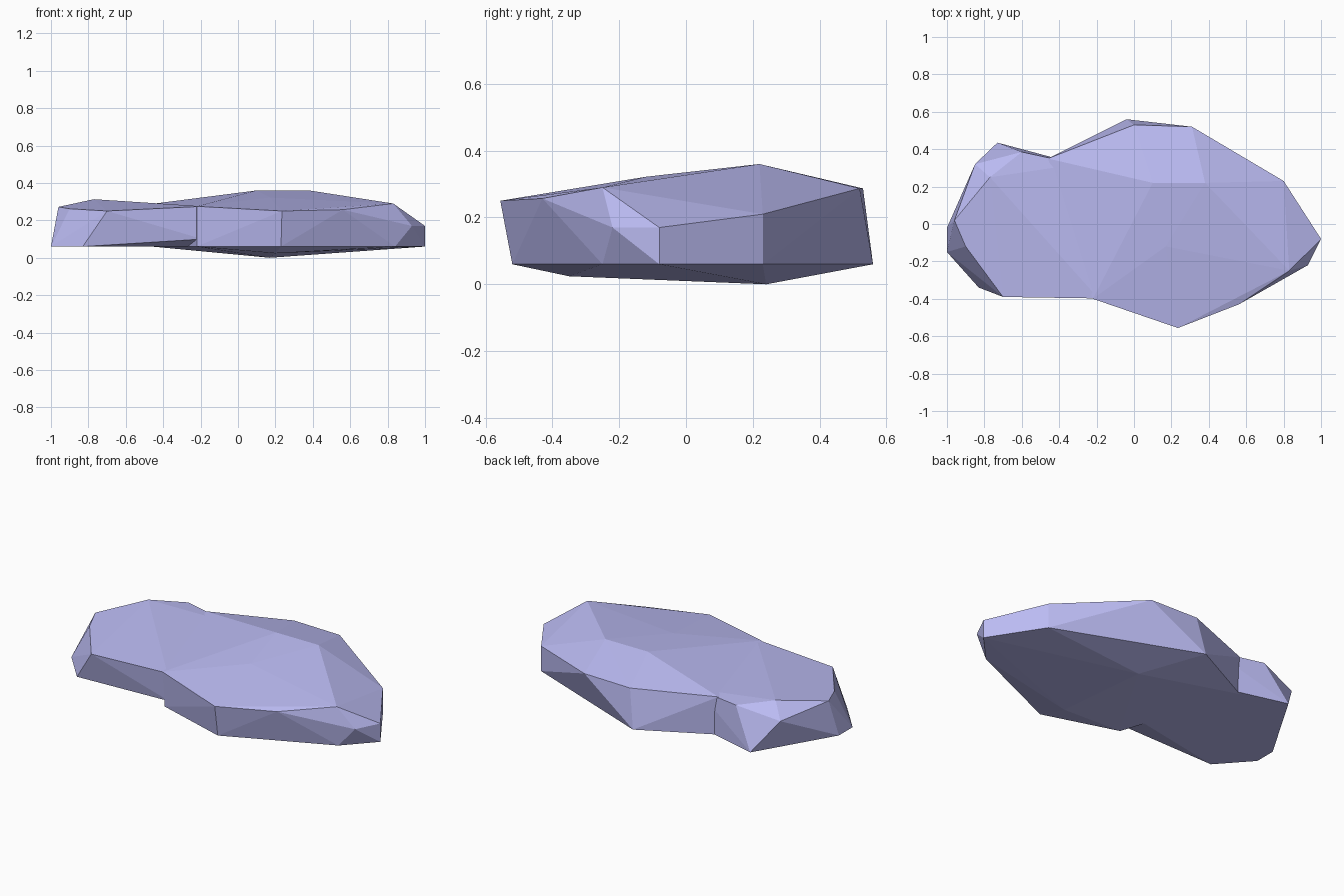
import bpy, bmesh

# Blue-violet stone colour
stone = bpy.data.materials.new("stone_blue")
stone.diffuse_color = (0.5, 0.5, 0.9, 1.0)


def rock(name, base_z, base, upper):
    """Faceted stone: convex hull of a flat base outline plus shaping points."""
    bm = bmesh.new()
    for x, y in base:
        bm.verts.new((x, y, base_z))
    for p in upper:
        bm.verts.new(p)
    bmesh.ops.convex_hull(bm, input=bm.verts[:])
    loose = [v for v in bm.verts if not v.link_faces]
    bmesh.ops.delete(bm, geom=loose, context='VERTS')
    bmesh.ops.recalc_face_normals(bm, faces=bm.faces[:])
    me = bpy.data.meshes.new(name)
    bm.to_mesh(me)
    bm.free()
    me.materials.append(stone)
    ob = bpy.data.objects.new(name, me)
    bpy.context.collection.objects.link(ob)
    return ob


# Large stone on the right
rock("large_rock", 0.06,
     [(-0.22, -0.38), (0.23, -0.52), (0.84, -0.25), (1.0, -0.08),
      (0.80, 0.23), (-0.04, 0.56), (-0.46, 0.345)],
     [(-0.22, -0.40, 0.275), (0.235, -0.556, 0.25), (0.56, -0.43, 0.257),
      (0.83, -0.25, 0.29), (0.93, -0.22, 0.17), (1.0, -0.08, 0.17),
      (0.80, 0.23, 0.21), (0.31, 0.52, 0.287), (0.0, 0.53, 0.287),
      (-0.46, 0.35, 0.288),
      # crown
      (0.10, 0.22, 0.36), (0.38, 0.22, 0.36), (0.17, -0.12, 0.322),
      # underside
      (0.17, 0.24, 0.0), (0.20, -0.35, 0.024)])

# Small stone tucked in on the left
rock("small_rock", 0.06,
     [(-0.83, -0.34), (-1.0, -0.15), (-1.0, -0.02), (-0.73, 0.435),
      (-0.30, 0.32), (-0.20, -0.22)],
     [(-0.70, -0.39, 0.25), (-0.90, -0.12, 0.262), (-0.96, 0.02, 0.272),
      (-0.77, 0.25, 0.313), (-0.85, 0.32, 0.235), (-0.60, 0.385, 0.29),
      (-0.30, 0.32, 0.28), (-0.19, -0.398, 0.275), (-0.19, -0.38, 0.10)])
